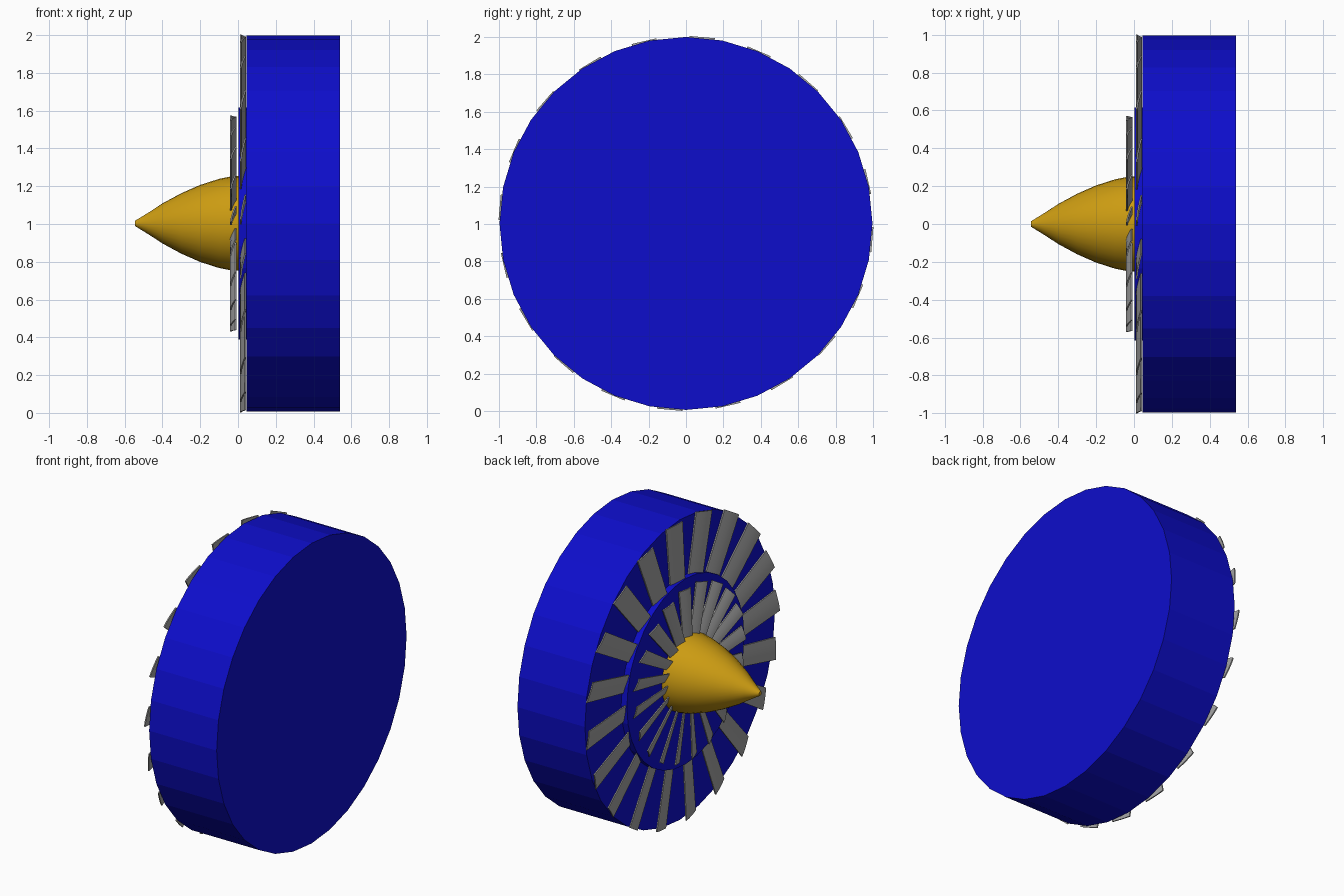
import bpy
import bmesh
import math
from mathutils import Matrix, Vector

cube = bpy.data.objects.get("Cube")
if cube:
    bpy.data.objects.remove(cube, do_unlink=True)

CENTRE_Z = 1.003


def make_material(name, rgb):
    mat = bpy.data.materials.new(name)
    mat.use_nodes = True
    mat.diffuse_color = (*rgb, 1)
    mat.node_tree.nodes["Principled BSDF"].inputs["Base Color"].default_value = (*rgb, 1)
    return mat


blue = make_material("deep blue", (0.004, 0.004, 0.6))
gold = make_material("gold", (0.6, 0.33, 0.006))
grey = make_material("blade grey", (0.36, 0.36, 0.36))


def finish(name, bm, mat, smooth=None):
    bmesh.ops.recalc_face_normals(bm, faces=bm.faces)
    mesh = bpy.data.meshes.new(name)
    bm.to_mesh(mesh)
    bm.free()
    mesh.materials.append(mat)
    obj = bpy.data.objects.new(name, mesh)
    bpy.context.collection.objects.link(obj)
    obj.location.z = CENTRE_Z
    if smooth:
        bpy.ops.object.select_all(action="DESELECT")
        obj.select_set(True)
        bpy.context.view_layer.objects.active = obj
        bpy.ops.object.shade_smooth_by_angle(angle=math.radians(smooth))
    return obj


def turned(name, profile, mat, sides=32, smooth=None):
    """Closed solid of revolution about the x axis from (x, radius) pairs."""
    bm = bmesh.new()
    rings = []
    for x, r in profile:
        angles = [math.tau * i / sides for i in range(sides)]
        rings.append([bm.verts.new((x, r * math.sin(a), r * math.cos(a))) for a in angles])
    for a, b in zip(rings, rings[1:]):
        for i in range(sides):
            j = (i + 1) % sides
            bm.faces.new((a[i], a[j], b[j], b[i]))
    bm.faces.new(rings[0])
    bm.faces.new(rings[-1])
    return finish(name, bm, mat, smooth)


def blade_row(name, count, phase, r_in, r_out, w_in, w_out, x_front, x_back, thick):
    """Ring of pitched, slightly cambered blades around the x axis."""
    bm = bmesh.new()
    steps = 4
    for k in range(count):
        # Local +z is radial, +y is around the ring
        spin = Matrix.Rotation(-math.radians(phase + 360 * k / count), 3, "X")
        rows = []
        for r, w in ((r_in, w_in), (r_out, w_out)):
            front, back = [], []
            for s in range(steps + 1):
                t = s / steps
                y = (t - 0.5) * w
                x = x_front + (x_back - thick - x_front) * t ** 1.4
                front.append(bm.verts.new(spin @ Vector((x, y, r))))
                back.append(bm.verts.new(spin @ Vector((x + thick, y, r))))
            rows.append(front + back[::-1])
        root, tip = rows
        n = len(root)
        for i in range(n):
            j = (i + 1) % n
            bm.faces.new((root[i], root[j], tip[j], tip[i]))
        for row in rows:
            for s in range(steps):
                bm.faces.new((row[s], row[s + 1], row[n - 2 - s], row[n - 1 - s]))
    return finish(name, bm, grey, 30)


# Casing drum and raised hub disc
turned("drum", [(0.045, 0.995), (0.54, 0.995)], blue)
turned("hub_disc", [(0.003, 0.615), (0.05, 0.615)], blue)

# Bullet-shaped spinner
turned("spinner", [(-0.545, 0.014), (-0.47, 0.06), (-0.4, 0.106), (-0.3, 0.16),
                   (-0.2, 0.204), (-0.1, 0.236), (-0.03, 0.25), (0.006, 0.25)],
       gold, smooth=40)

# Two rows of blades
blade_row("outer_blades", 20, 5, 0.6, 0.998, 0.12, 0.135, 0.01, 0.043, 0.008)
blade_row("inner_blades", 20, 5, 0.23, 0.57, 0.06, 0.085, -0.042, -0.008, 0.008)
